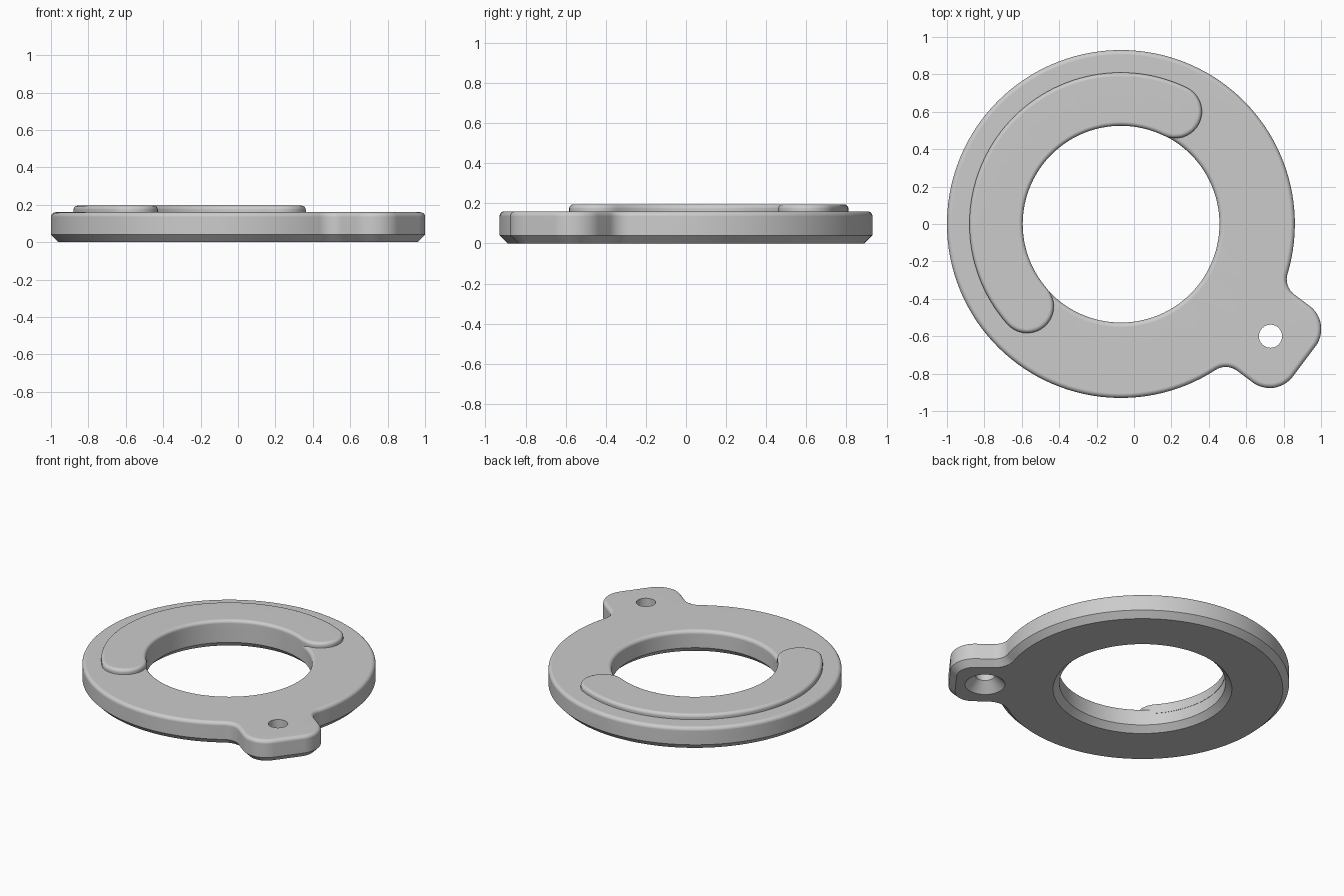
import bpy, bmesh
from math import sin, cos, pi, atan2, sqrt, radians
from mathutils import Vector, Matrix

cube = bpy.data.objects.get("Cube")
if cube:
    bpy.data.objects.remove(cube)

grey = bpy.data.materials.new("plain grey")
grey.use_nodes = True
COLOUR = (0.6, 0.6, 0.6, 1)
grey.diffuse_color = COLOUR
grey.node_tree.nodes["Principled BSDF"].inputs["Base Color"].default_value = COLOUR

CENTRE = Vector((-0.07, 0))
R_OUT, R_IN, TOP = 0.93, 0.527, 0.16
LUG_ANGLE = atan2(-0.6, 0.8)


def arc(cx, cy, r, a0, a1, n):
    return [Vector((cx + r * cos(a0 + (a1 - a0) * i / n),
                    cy + r * sin(a0 + (a1 - a0) * i / n))) for i in range(n + 1)]


def circle(cx, cy, r, n):
    return arc(cx, cy, r, 0, 2 * pi, n)[:-1]


# Ring with a lug on its local +x side, shrunk inwards by d
def body_outline(d):
    r, lug_u, lug_v, fillet = 0.155, 1.07, 0.1, 0.1
    fv = lug_v + r + fillet
    fu = sqrt((R_OUT + fillet) ** 2 - fv ** 2)
    a = atan2(fv, fu)
    pts = arc(0, 0, R_OUT - d, a, 2 * pi - a, 120)
    pts += arc(fu, -fv, fillet + d, pi - a, pi / 2, 10)[1:]
    pts += arc(lug_u, -lug_v, r - d, -pi / 2, 0, 14)
    pts += arc(lug_u, lug_v, r - d, 0, pi / 2, 14)
    pts += arc(fu, fv, fillet + d, -pi / 2, a - pi, 10)[:-1]
    turn = Matrix.Rotation(LUG_ANGLE, 2)
    return [turn @ p + CENTRE for p in pts]


def bore_outline(d):
    return circle(*CENTRE, R_IN + d, 112)


def screw_outline(d):
    return circle(0.73, -0.6, 0.062 + d, 32)


# Curved band with round ends, following the bore
def pad_outline(d):
    a0, a1 = radians(64.2), radians(221.3)
    inner, outer = R_IN - 0.002, 0.81
    mid, r = (inner + outer) / 2, (outer - inner) / 2 - d
    pts = arc(0, 0, outer - d, a0, a1, 60)
    pts += arc(mid * cos(a1), mid * sin(a1), r, a1, a1 + pi, 18)[1:]
    pts += arc(0, 0, inner + d, a1, a0, 60)[1:]
    pts += arc(mid * cos(a0), mid * sin(a0), r, a0 + pi, a0 + 2 * pi, 18)[1:-1]
    return [p + CENTRE for p in pts]


def rounded_top(r, z, n=5):
    return [(r - r * cos(i * pi / 2 / n), z - r + r * sin(i * pi / 2 / n))
            for i in range(n + 1)]


# Skin each outline through its (inset, height) levels, then cap both ends
def build(name, walls):
    bm = bmesh.new()
    ends = [[], []]
    for outline, levels in walls:
        loops = [[bm.verts.new((p.x, p.y, z)) for p in outline(d)] for d, z in levels]
        n = len(loops[0])
        for low, high in zip(loops, loops[1:]):
            for i in range(n):
                j = (i + 1) % n
                bm.faces.new((low[i], low[j], high[j], high[i]))
        for end, loop in zip(ends, (loops[0], loops[-1])):
            end += [bm.edges.get((loop[i], loop[(i + 1) % n])) for i in range(n)]
    for end in ends:
        bmesh.ops.triangle_fill(bm, use_beauty=True, edges=end)
    bmesh.ops.recalc_face_normals(bm, faces=bm.faces)
    mesh = bpy.data.meshes.new(name)
    bm.to_mesh(mesh)
    bm.free()
    mesh.materials.append(grey)
    ob = bpy.data.objects.new(name, mesh)
    bpy.context.collection.objects.link(ob)
    bpy.ops.object.select_all(action="DESELECT")
    ob.select_set(True)
    bpy.context.view_layer.objects.active = ob
    bpy.ops.object.shade_smooth_by_angle(angle=radians(30))
    ob.modifiers.new("flat_caps", "WEIGHTED_NORMAL").keep_sharp = True
    return ob


# Flat ring with lug: chamfered below, rounded above, countersunk screw hole
edge = [(0.04, 0), (0, 0.04)] + rounded_top(0.025, TOP)
build("ring_body", [(body_outline, edge), (bore_outline, edge),
                    (screw_outline, [(0.065, 0), (0, 0.065), (0, TOP)])])

# Raised curved pad on the ring
build("raised_pad", [(pad_outline, [(0, 0.12)] + rounded_top(0.022, 0.195))])
